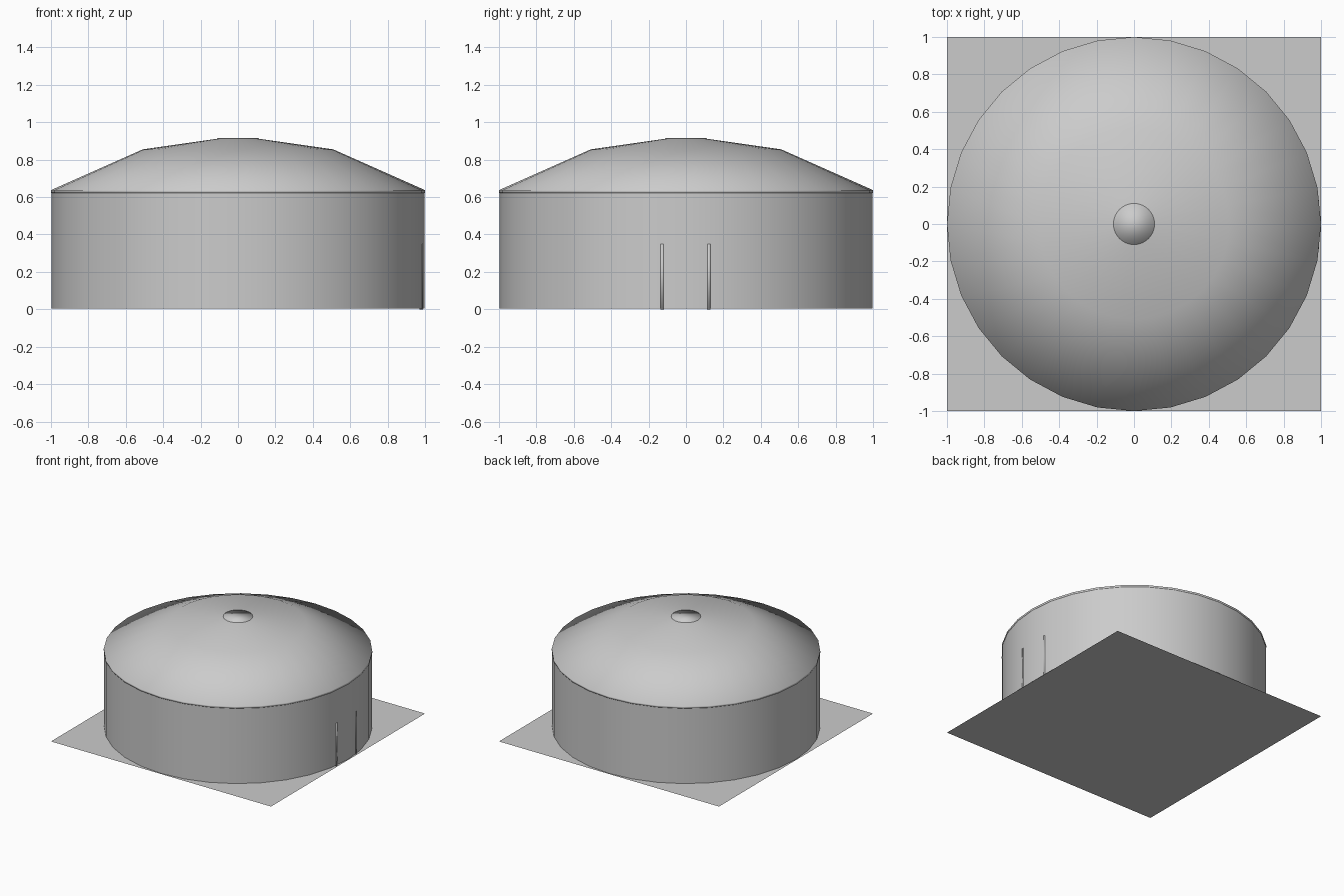
import bpy, bmesh, math

if "Cube" in bpy.data.objects:
    bpy.data.objects.remove(bpy.data.objects["Cube"])

SIDES = 32


def make_object(name, bm, smooth=True):
    bmesh.ops.recalc_face_normals(bm, faces=bm.faces[:])
    for f in bm.faces:
        f.smooth = smooth
    mesh = bpy.data.meshes.new(name)
    bm.to_mesh(mesh)
    bm.free()
    ob = bpy.data.objects.new(name, mesh)
    bpy.context.collection.objects.link(ob)
    return ob


def lathe(name, profile, cap_bottom=False, cap_top=False, sides=SIDES, centre=(0, 0)):
    """Stack rings of (radius, height), with optional end caps."""
    bm = bmesh.new()
    rings = []
    for r, z in profile:
        rings.append([bm.verts.new((centre[0] + r * math.cos(2 * math.pi * i / sides),
                                    centre[1] + r * math.sin(2 * math.pi * i / sides), z))
                      for i in range(sides)])
    for a, b in zip(rings, rings[1:]):
        for i in range(sides):
            j = (i + 1) % sides
            bm.faces.new((a[i], a[j], b[j], b[i]))
    if cap_bottom:
        bm.faces.new(rings[0][::-1])
    if cap_top:
        bm.faces.new(rings[-1])
    return make_object(name, bm)


# square ground sheet
bm = bmesh.new()
bmesh.ops.create_grid(bm, x_segments=1, y_segments=1, size=1.0)
make_object("floor_sheet", bm, smooth=False)

# round wall
lathe("wall", [(0.998, 0.004), (0.998, 0.63)])

# tent roof with a shallow eave band and closed underside
lathe("roof", [(1.0, 0.622), (1.0, 0.637), (0.51, 0.855), (0.11, 0.912)], cap_bottom=True)

# crown disc in the middle of the roof
lathe("crown", [(0.11, 0.88), (0.11, 0.915)], cap_bottom=True, cap_top=True)

# two slim door posts, set into the wall
for side, y in (("left", -0.127), ("right", 0.122)):
    lathe("door_post_" + side, [(0.01, 0.0), (0.01, 0.35)], cap_bottom=True, cap_top=True,
          sides=12, centre=(0.98, y))
